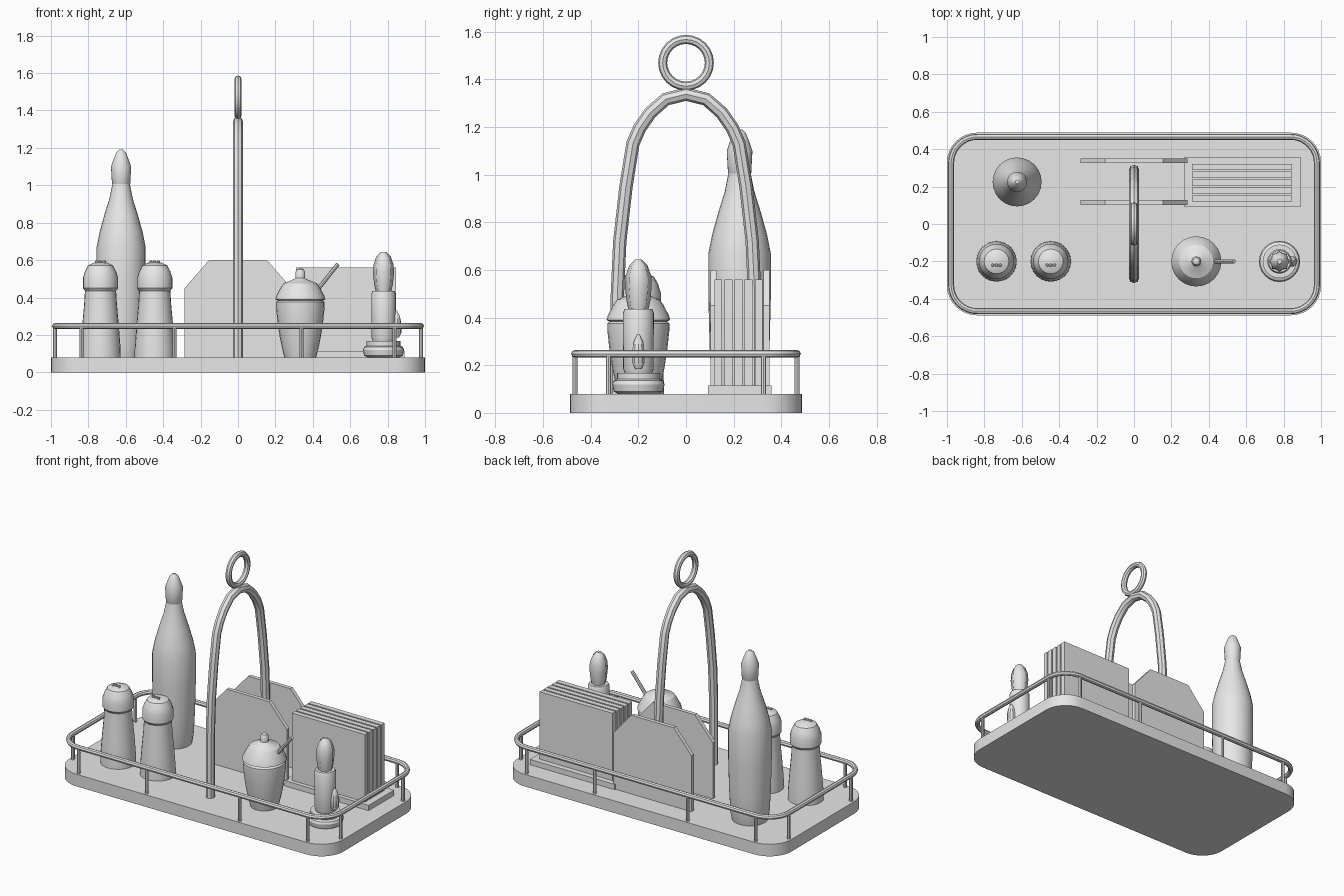
import bpy, bmesh, math
from mathutils import Vector

if "Cube" in bpy.data.objects:
    bpy.data.objects.remove(bpy.data.objects["Cube"])

grey = bpy.data.materials.new("plain_grey")
grey.diffuse_color = (0.8, 0.8, 0.8, 1)
grey.use_nodes = True
grey.node_tree.nodes["Principled BSDF"].inputs["Base Color"].default_value = grey.diffuse_color


def finish(ob, angle=35):
    """Assign the material and smooth everything but the sharp edges."""
    if not ob.data.materials:
        ob.data.materials.append(grey)
    bpy.ops.object.select_all(action='DESELECT')
    ob.select_set(True)
    bpy.context.view_layer.objects.active = ob
    if angle:
        bpy.ops.object.shade_smooth_by_angle(angle=math.radians(angle))
    return ob


def from_bmesh(name, bm, angle=35):
    bmesh.ops.recalc_face_normals(bm, faces=bm.faces)
    me = bpy.data.meshes.new(name)
    bm.to_mesh(me)
    bm.free()
    ob = bpy.data.objects.new(name, me)
    bpy.context.collection.objects.link(ob)
    return finish(ob, angle)


def lathe(name, profile, x, y, sides=24, angle=28):
    """Turn (radius, height) pairs around a vertical axis, capped at both ends."""
    bm = bmesh.new()
    rings = []
    for r, z in profile:
        rings.append([bm.verts.new((x + r * math.cos(math.tau * i / sides),
                                    y + r * math.sin(math.tau * i / sides), z))
                      for i in range(sides)])
    for a, b in zip(rings, rings[1:]):
        for i in range(sides):
            j = (i + 1) % sides
            bm.faces.new((a[i], a[j], b[j], b[i]))
    bm.faces.new(rings[0])
    bm.faces.new(rings[-1])
    return from_bmesh(name, bm, angle)


def prism(name, points, offset):
    """Extrude a flat outline along an offset."""
    bm = bmesh.new()
    f = bm.faces.new([bm.verts.new(p) for p in points])
    ext = bmesh.ops.extrude_face_region(bm, geom=[f], use_keep_orig=True)
    bmesh.ops.translate(bm, vec=Vector(offset),
                        verts=[g for g in ext["geom"] if isinstance(g, bmesh.types.BMVert)])
    return from_bmesh(name, bm, 30)


def box(name, x0, x1, y0, y1, z0, z1):
    return prism(name, [(x0, y0, z0), (x1, y0, z0), (x1, y1, z0), (x0, y1, z0)], (0, 0, z1 - z0))


def tube(name, points, radius, closed=False, res=2):
    """Sweep a round section along a path."""
    cu = bpy.data.curves.new(name, 'CURVE')
    cu.dimensions = '3D'
    cu.bevel_depth = radius
    cu.bevel_resolution = res
    cu.use_fill_caps = True
    sp = cu.splines.new('POLY')
    sp.points.add(len(points) - 1)
    for p, co in zip(sp.points, points):
        p.co = (*co, 1)
    sp.use_cyclic_u = closed
    ob = bpy.data.objects.new(name, cu)
    bpy.context.collection.objects.link(ob)
    bpy.ops.object.select_all(action='DESELECT')
    ob.select_set(True)
    bpy.context.view_layer.objects.active = ob
    bpy.ops.object.convert(target='MESH')
    return finish(bpy.context.view_layer.objects.active, 30)


def rounded_rect(hx, hy, r, z, n=8):
    pts = []
    for k, (sx, sy) in enumerate([(1, 1), (-1, 1), (-1, -1), (1, -1)]):
        for i in range(n + 1):
            a = math.pi / 2 * (k + i / n)
            pts.append((sx * (hx - r) + r * math.cos(a), sy * (hy - r) + r * math.sin(a), z))
    return pts


# Tray, rail and posts
prism("tray", rounded_rect(1.0, 0.488, 0.16, 0), (0, 0, 0.08))
tube("rail", rounded_rect(0.978, 0.466, 0.14, 0.248), 0.016, closed=True)
for sx in (-1, 1):
    for sy in (-1, 1):
        for px, py in ((0.34, 0.466), (0.837, 0.466), (0.978, 0.325)):
            tube("rail_post", [(sx * px, sy * py, 0.07), (sx * px, sy * py, 0.245)], 0.011)

# Arched handle with a ring on top
half = [(0.288, 0.07), (0.288, 0.5), (0.278, 0.72), (0.252, 0.95), (0.223, 1.13),
        (0.195, 1.195), (0.15, 1.26), (0.085, 1.317)]
arch = [(0, -y, z) for y, z in half] + [(0, 0, 1.338)] + [(0, y, z) for y, z in reversed(half)]
tube("handle_arch", arch, 0.028)
ring = [(0, 0.098 * math.cos(math.tau * i / 24), 1.47 + 0.098 * math.sin(math.tau * i / 24))
        for i in range(24)]
tube("handle_ring", ring, 0.019, closed=True)

# Bottle with stopper
lathe("bottle", [(0.108, 0.08), (0.118, 0.13), (0.126, 0.28), (0.131, 0.48), (0.131, 0.67),
                 (0.115, 0.75), (0.09, 0.84), (0.062, 0.93), (0.048, 1.0), (0.044, 1.02)],
      -0.625, 0.225)
lathe("bottle_stopper", [(0.044, 1.0), (0.049, 1.01), (0.054, 1.1), (0.04, 1.14),
                         (0.026, 1.175), (0.01, 1.19)], -0.625, 0.225)

# Salt and pepper shakers
for x in (-0.735, -0.445):
    lathe("shaker_body", [(0.108, 0.08), (0.107, 0.13), (0.098, 0.25), (0.088, 0.36),
                          (0.083, 0.44)], x, -0.2)
    lathe("shaker_cap", [(0.083, 0.435), (0.094, 0.45), (0.094, 0.505), (0.083, 0.54),
                         (0.066, 0.572), (0.03, 0.588)], x, -0.2)
    for dx in (-0.02, 0, 0.02):
        lathe("shaker_hole", [(0.009, 0.58), (0.009, 0.594), (0.005, 0.598)], x + dx, -0.22, 8)

# Sugar bowl, lid and spoon
lathe("sugar_bowl", [(0.085, 0.08), (0.095, 0.12), (0.11, 0.19), (0.122, 0.27), (0.13, 0.345),
                     (0.13, 0.375), (0.115, 0.39)], 0.333, -0.2)
lathe("sugar_lid", [(0.115, 0.382), (0.134, 0.39), (0.128, 0.41), (0.104, 0.455), (0.09, 0.475),
                    (0.034, 0.498), (0.026, 0.505), (0.026, 0.535), (0.018, 0.55),
                    (0.006, 0.556)], 0.333, -0.2)
tube("spoon_handle", [(0.4, -0.2, 0.41), (0.535, -0.2, 0.58)], 0.011)

# Cactus ornament: pot, trunk, ribbed top and side arm
cx, cy = 0.778, -0.2
lathe("cactus_pot", [(0.085, 0.08), (0.104, 0.09), (0.11, 0.12), (0.104, 0.135), (0.09, 0.142),
                     (0.09, 0.168)], cx, cy)
lathe("cactus_trunk", [(0.055, 0.16), (0.064, 0.185), (0.065, 0.42), (0.058, 0.436)], cx, cy)
top = lathe("cactus_top", [(0.04, 0.425), (0.05, 0.47), (0.056, 0.53), (0.054, 0.575),
                           (0.038, 0.62), (0.015, 0.643)], cx, cy, 16)
for v in top.data.vertices:
    if v.index % 2:
        v.co.x = cx + (v.co.x - cx) * 0.84
        v.co.y = cy + (v.co.y - cy) * 0.84
lathe("cactus_arm", [(0.014, 0.185), (0.027, 0.21), (0.028, 0.255), (0.02, 0.3), (0.005, 0.33)],
      0.846, cy, 10)

# Napkin holder side panels
for y in (0.102, 0.325):
    outline = [(-0.285, 0.08), (0.285, 0.08), (0.285, 0.45), (0.155, 0.6),
               (-0.155, 0.6), (-0.285, 0.45)]
    prism("napkin_panel", [(x, y, z) for x, z in outline], (0, 0.025, 0))

# Stacked cards on a small stand
box("card_stand", 0.27, 0.89, 0.092, 0.358, 0.08, 0.115)
for i in range(5):
    y = 0.119 + i * 0.0425
    box("card", 0.31, 0.845, y, y + 0.033, 0.11, 0.56)
